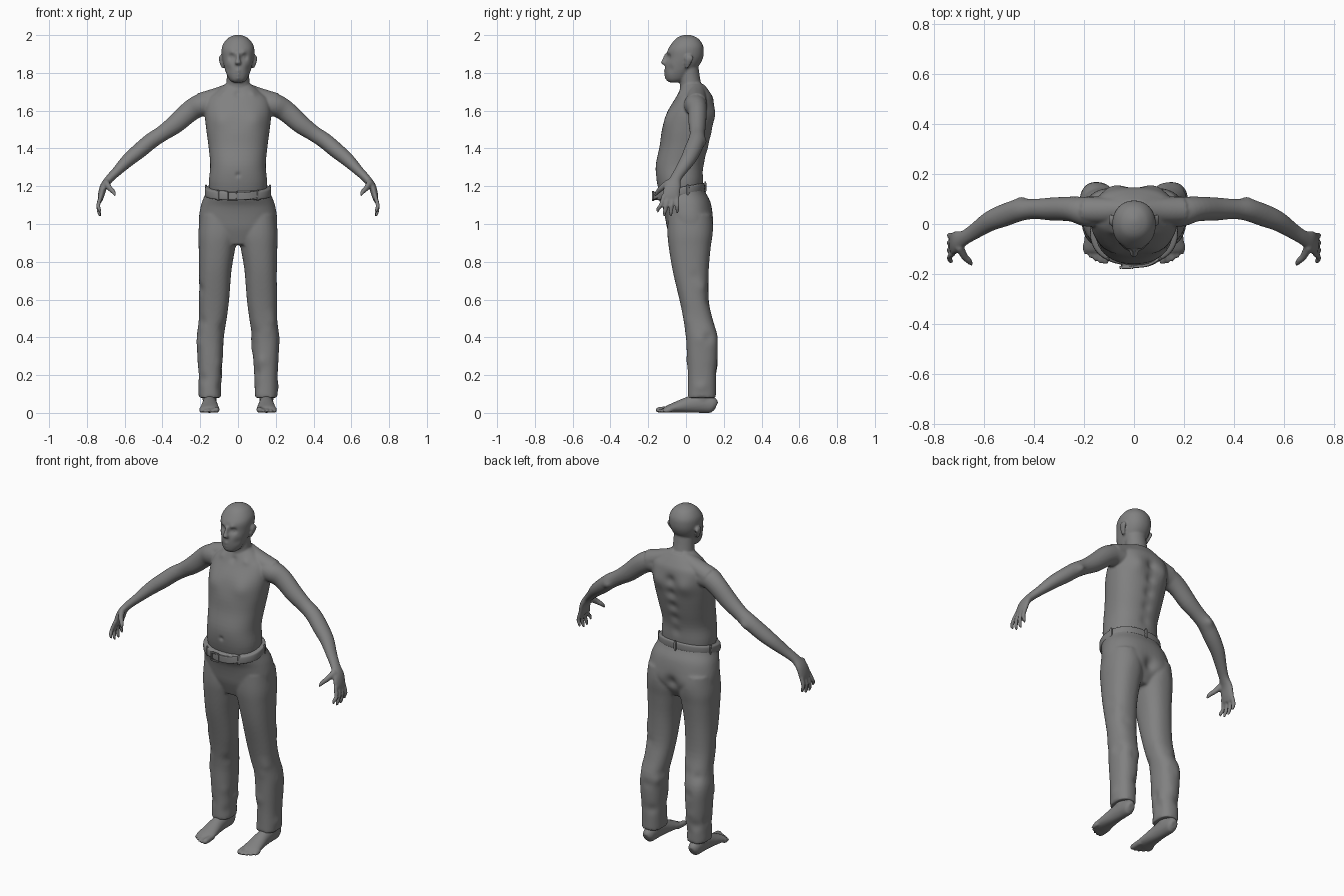
import bpy
import bmesh
import math
import random
from mathutils import Vector

cube = bpy.data.objects.get("Cube")
if cube:
    bpy.data.objects.remove(cube, do_unlink=True)

grey = bpy.data.materials.new("plain grey")
grey.use_nodes = True
grey.diffuse_color = (0.22, 0.22, 0.22, 1)
grey.node_tree.nodes["Principled BSDF"].inputs["Base Color"].default_value = grey.diffuse_color

# all part sizes below are in hundredths of a unit
SCALE = 0.01
SIDEWAYS, BACKWARD = Vector((1, 0, 0)), Vector((0, 1, 0))


def spline(points, steps=4):
    """Smooth curve through all the section tuples."""
    curve = []
    for i in range(len(points) - 1):
        before, start = points[max(i - 1, 0)], points[i]
        end, after = points[i + 1], points[min(i + 2, len(points) - 1)]
        for k in range(steps):
            t = k / steps
            curve.append([b + t * ((c - a) / 2 + t * ((a - 2.5 * b + 2 * c - d / 2)
                          + t * (1.5 * (b - c) + (d - a) / 2)))
                          for a, b, c, d in zip(before, start, end, after)])
    return curve + [points[-1]]


def loft(bm, sections, ref=None, power=2, count=32):
    """Skin sections (x, y, z, radius, radius); rings are level when ref is None."""
    path = spline([[value * SCALE for value in section] for section in sections])
    last = len(path) - 1
    rings = []
    for i, (x, y, z, a, b) in enumerate(path):
        across, over = SIDEWAYS, BACKWARD
        if ref:
            along = Vector(path[min(i + 1, last)][:3]) - Vector(path[max(i - 1, 0)][:3])
            along.normalize()
            across = (ref - along * ref.dot(along)).normalized()
            over = along.cross(across)
        ring = []
        for k in range(count):
            angle = math.tau * k / count
            c, s = math.cos(angle), math.sin(angle)
            c = math.copysign(abs(c) ** (2 / power), c)
            s = math.copysign(abs(s) ** (2 / power), s)
            ring.append(bm.verts.new(Vector((x, y, z)) + across * c * a + over * s * b))
        rings.append(ring)
    for low, high in zip(rings, rings[1:]):
        for k in range(count):
            m = (k + 1) % count
            bm.faces.new((low[k], low[m], high[m], high[k]))
    bm.faces.new(rings[0][::-1])
    bm.faces.new(rings[-1])


def pair(bm, sections, **options):
    for side in (1, -1):
        loft(bm, [(side * x, *rest) for x, *rest in sections], **options)


def level(height, inner, outer, front, back):
    """Level section from its four outermost positions."""
    return ((inner + outer) / 2, (front + back) / 2, height,
            (outer - inner) / 2, (back - front) / 2)


def wide(height, half, front, back):
    return level(height, -half, half, front, back)


def finish(name, bm, voxel=None):
    """Make the object, fusing its lofts into one smooth skin if a voxel size is given."""
    bmesh.ops.recalc_face_normals(bm, faces=bm.faces)
    mesh = bpy.data.meshes.new(name)
    bm.to_mesh(mesh)
    bm.free()
    obj = bpy.data.objects.new(name, mesh)
    bpy.context.collection.objects.link(obj)
    if voxel:
        fuse = obj.modifiers.new("fuse", 'REMESH')
        fuse.mode, fuse.voxel_size = 'VOXEL', voxel * SCALE
        soften = obj.modifiers.new("soften", 'SMOOTH')
        soften.iterations = 3
        deps = bpy.context.evaluated_depsgraph_get()
        fused = bpy.data.meshes.new_from_object(obj.evaluated_get(deps))
        obj.modifiers.clear()
        obj.data = fused
    obj.data.materials.clear()
    obj.data.materials.append(grey)
    for face in obj.data.polygons:
        face.use_smooth = True
    return obj


def press(obj, x, y, z, radius, depth, direction=BACKWARD):
    """Soft sculpting stroke."""
    centre = Vector((x, y, z)) * SCALE
    for v in obj.data.vertices:
        distance = (v.co - centre).length_squared / (radius * SCALE) ** 2
        if distance < 6:
            v.co += direction * depth * SCALE * math.exp(-distance)


def press_pair(obj, x, *rest):
    for side in (1, -1):
        press(obj, side * x, *rest)


def waist_rise(y, z):
    """The waistband sits lower at the front than at the back."""
    return 0.18 * (y + 0.03) * min(max((z - 1.05) * 10, 0), 1)


def dip_waist(obj):
    for v in obj.data.vertices:
        v.co.z += waist_rise(v.co.y, v.co.z)


# torso, neck and sloping shoulders
bm = bmesh.new()
loft(bm, [wide(113, 14.5, -13, 8), wide(122, 15.4, -15.4, 9), wide(131, 14.7, -16, 9.5),
          wide(141, 15.6, -14, 12), wide(150, 16.8, -12.7, 14), wide(159, 17.6, -10, 15),
          wide(166, 16.5, -6, 14.5), wide(170, 12, -4, 12.5), wide(174, 7, -2, 9.5)],
     power=2.3, count=48)
loft(bm, [(0, 5, 164, 8, 7), (0, 3, 171, 6.5, 6), (0, 2, 177, 6, 5.5), (0, 1, 184, 6, 5.5)])
pair(bm, [(2, 6, 171, 4, 4.5), (10, 5.5, 168, 5, 4.5), (19, 5.5, 164, 5.5, 5.7)], ref=BACKWARD)

# arms and palms
pair(bm, [(12, 5, 163, 6, 6), (19, 5, 163, 6, 6), (25, 6, 160, 5, 5.6), (33, 6, 153, 4.6, 5),
          (40, 6, 148, 4, 4.2), (46, 5.5, 144, 4.4, 4.2), (52, 3.5, 139, 4.5, 4.1),
          (58, 1, 134, 4, 3.6), (64, -3, 128, 3.2, 2.6), (68, -5.5, 124, 3, 2.2),
          (71, -7, 120, 4.2, 2), (72.5, -8, 115, 4.6, 1.7), (73, -8.5, 112, 3.6, 1)],
     ref=BACKWARD)

# fingers and thumbs
for finger, tip in enumerate((106, 104, 104, 105.5)):
    base = 2.4 * finger - 11.8
    end = base + finger - 3
    pair(bm, [(72.5, base, 115, 1.1, 1.2), (74, (base + end) / 2, 110, 1.1, 1.1),
              (73.5, end, tip + 2, 1, 1), (73, end, tip, 0.5, 0.5)], ref=SIDEWAYS, count=12)
pair(bm, [(70, -9, 122, 1.8, 2), (68, -13, 119, 1.4, 1.6), (66, -15, 117, 1.2, 1.2),
          (65, -16.5, 115, 0.6, 0.6)], ref=SIDEWAYS, count=12)

# head, nose and ears
loft(bm, [wide(175, 2.8, -9, -3), wide(176.5, 4.6, -10.4, 0), wide(180, 6.3, -11, 3),
          wide(184, 7.5, -11, 7), wide(188, 8.4, -10, 9), wide(192, 8.7, -9.7, 9.4),
          wide(195, 8, -8, 8.8), wide(198, 5.8, -5.5, 6.7), wide(199.5, 3.2, -3, 4),
          wide(200.2, 1, 0, 2)], power=2.15, count=48)
loft(bm, [(0, -10.5, 184, 1.2, 0.8), (0, -11.6, 185.3, 1.7, 1.7), (0, -11, 187.5, 1, 1.4),
          (0, -10, 190.5, 0.9, 1)])
pair(bm, [(8, 0.5, 182.5, 0.6, 0.9), (8.8, 1, 185, 0.8, 1.7), (9.4, 1.7, 187.5, 0.8, 2.3),
          (9, 1.5, 189.4, 0.6, 1.4)])
skin = finish("bare_upper_body", bm, 0.62)

# eye sockets, eyeballs, brows, hollow cheeks, lips and chin
press_pair(skin, 3.4, -9, 188.4, 1.6, 1.4)
press_pair(skin, 3.4, -8, 188.4, 0.9, -0.6)
press_pair(skin, 3, -9.6, 190.6, 1.5, -0.7)
press_pair(skin, 5, -8, 182, 2, 0.7)
for height in (181, 179, 177):
    press(skin, 0, -11, height, 1, -0.6)

# chest, collar bones, throat and navel
press_pair(skin, 9, -9, 155, 5, -1)
press_pair(skin, 8, -3, 169, 2, -0.6)
press(skin, 0, -5, 169, 2, 0.8)
press(skin, 0, -16, 126, 1.2, 0.8)

# shoulder blades, spine furrow and elbows
press_pair(skin, 9, 14, 158, 5, 1.4)
for step in range(5):
    press(skin, 0, 15 - step, 160 - 8 * step, 3, 0.15 * step - 1.4)
press_pair(skin, 45, 10, 143, 2.5, 1)

# trousers
bm = bmesh.new()
loft(bm, [wide(89, 13, -7, 9), wide(97, 19.5, -9.8, 13.5), wide(103, 20.7, -11, 14.3),
          wide(110, 19.5, -12.5, 13), wide(115, 17.6, -14.5, 10), wide(118, 16.8, -15, 9.3)],
     power=2.3, count=48)
pair(bm, [level(105, 1, 20, -9.5, 13), level(95, 0, 21, -9.8, 13.8),
          level(87, 1.5, 20.8, -9, 13), level(75, 3.5, 20.6, -7, 12),
          level(60, 4.7, 20.6, -3.5, 12), level(50, 6, 20.7, -1.4, 14),
          level(40, 7.5, 21.8, 0, 16.8), level(30, 8, 21.5, 0.5, 16.7),
          level(20, 8.6, 21, 1, 16), level(8, 9, 20.8, 1, 15.8)], power=2.3, count=40)
trousers = finish("trousers", bm, 0.8)
press(trousers, 0, 14, 99, 3.5, -2)
press_pair(trousers, 10, 13, 100, 6, 0.7)

# cloth folds around knees, calves and hems
random.seed(4)
for fold in range(50):
    height = random.uniform(8, 75)
    angle = random.uniform(0, math.tau)
    out = Vector((math.cos(angle), math.sin(angle), 0))
    middle = 8 if height < 55 else 4
    press(trousers, random.choice((-14.6, 14.6)) + out.x * 7, middle + out.y * 7, height,
          2.8, random.uniform(-0.8, 0.7), out)
dip_waist(trousers)

# belt and its loose end
bm = bmesh.new()
loft(bm, [wide(height, 17 + bulge, -16 - bulge, 9.4 + bulge) for height, bulge in
          ((114.8, -0.4), (115.2, 0.4), (117, 0.6), (119, 0.4), (119.5, -0.4))],
     power=2.3, count=64)
dip_waist(finish("belt", bm))
bm = bmesh.new()
loft(bm, [(-5, -16.3, 115, 0.6, 2), (0, -17, 114.7, 0.6, 2), (6, -16.3, 115, 0.6, 2),
          (11, -13.5, 116, 0.6, 1.8)], ref=BACKWARD, power=5)
finish("belt_end", bm)


def block(name, place, size, turn=0):
    bpy.ops.mesh.primitive_cube_add(size=SCALE, location=Vector(place) * SCALE,
                                    rotation=(0, 0, turn))
    obj = bpy.context.object
    obj.name = obj.data.name = name
    obj.scale = size
    bevel = obj.modifiers.new("round", 'BEVEL')
    bevel.width, bevel.segments = 0.003, 2
    obj.data.materials.append(grey)


# buckle frame and belt loops
for side in (-1, 1):
    block("buckle_side", (2.4 * side - 3, -17.4, 114.8), (0.8, 1.2, 5))
    block("buckle_bar", (-3, -17.4, 114.8 + 2.3 * side), (5.5, 1.2, 0.8))
for loop in range(5):
    angle = math.tau * (loop + 0.25) / 5
    x, y = 17.8 * math.cos(angle), 13.4 * math.sin(angle) - 3.2
    rise = waist_rise(y * SCALE, 1.17) / SCALE
    block("belt_loop", (x, y, 117.2 + rise), (1.2, 1.6, 5.8), angle)

# feet, ankles and toes
bm = bmesh.new()
pair(bm, [(15, 16, 3.5, 1.8, 2.2), (15, 14, 4.2, 3.2, 4.2), (15, 8, 5, 3.7, 5),
          (15, 2, 4.4, 4, 4.4), (15, -5, 3, 4.8, 3), (15, -9.5, 2, 5.3, 2),
          (15, -11, 1.5, 4.6, 1.4)], ref=SIDEWAYS)
pair(bm, [(15, 8.5, 4, 3.6, 5), (15, 8.5, 15, 4, 5)])
for toe, end in enumerate((-16, -15.7, -15, -13.8, -12.2)):
    x, radius = 11.4 + 2 * toe, 1.1 if toe else 1.6
    pair(bm, [(x, -8, 2, radius, 1.7), (x, end + 2, radius, radius, radius),
              (x, end, radius, radius / 2, radius / 2)], ref=SIDEWAYS, count=12)
feet = finish("bare_feet", bm, 0.6)
for x in (11, 19):
    press_pair(feet, x, 9, 7, 1.8, -0.3)
